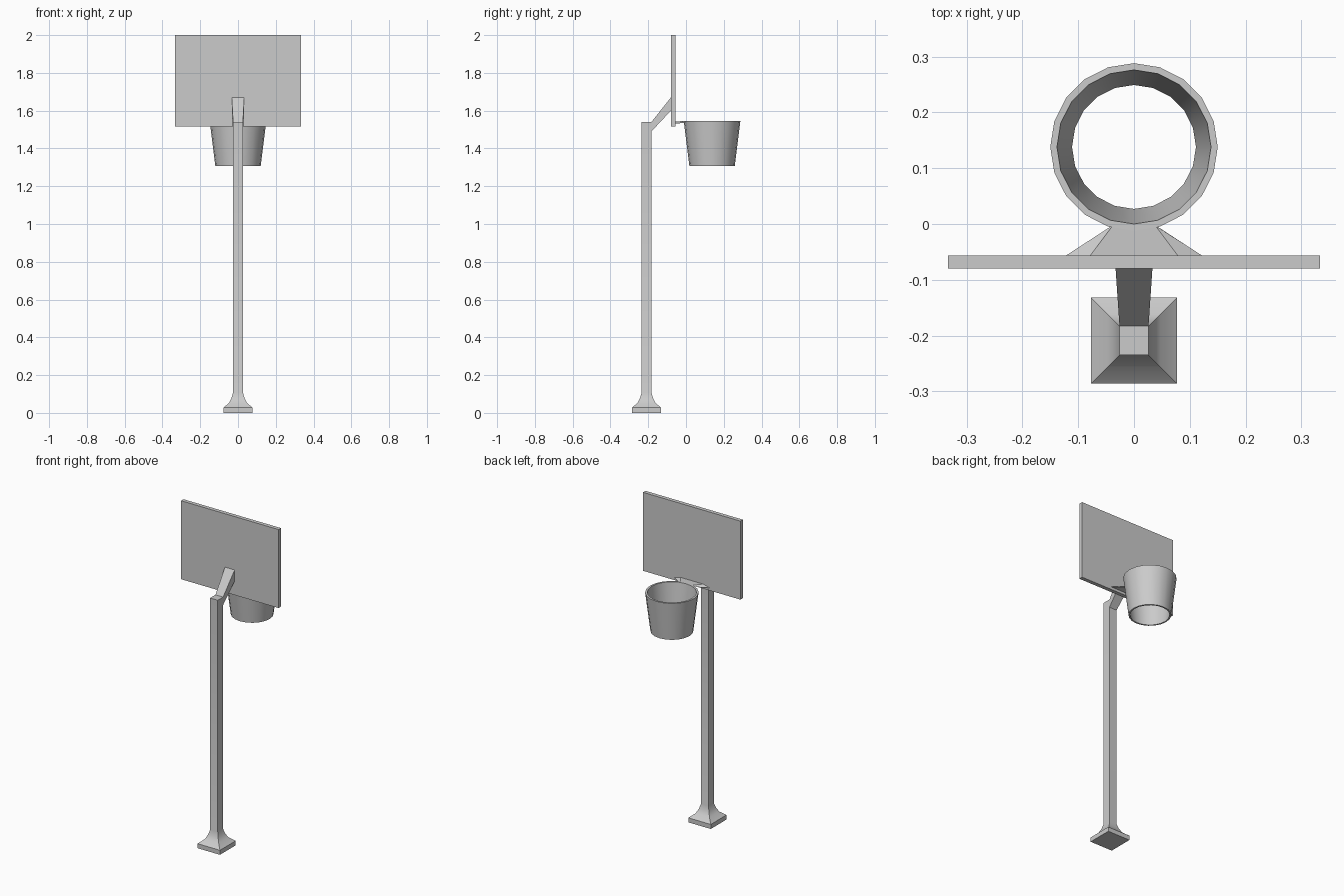
import bpy, bmesh, math

if "Cube" in bpy.data.objects:
    bpy.data.objects.remove(bpy.data.objects["Cube"])


def loft(name, rings, closed=False, smooth=False):
    """Skin a list of equal-sized vertex rings; cap the ends or close the loop."""
    bm = bmesh.new()
    rows = [[bm.verts.new(p) for p in ring] for ring in rings]
    n = len(rows[0])
    pairs = list(zip(rows, rows[1:]))
    if closed:
        pairs.append((rows[-1], rows[0]))
    for a, b in pairs:
        for i in range(n):
            j = (i + 1) % n
            bm.faces.new((a[i], a[j], b[j], b[i]))
    if not closed:
        bm.faces.new(rows[0])
        bm.faces.new(rows[-1])
    bmesh.ops.recalc_face_normals(bm, faces=bm.faces)
    mesh = bpy.data.meshes.new(name)
    bm.to_mesh(mesh)
    bm.free()
    ob = bpy.data.objects.new(name, mesh)
    bpy.context.collection.objects.link(ob)
    if smooth:
        bpy.ops.object.select_all(action='DESELECT')
        bpy.context.view_layer.objects.active = ob
        ob.select_set(True)
        bpy.ops.object.shade_smooth_by_angle(angle=math.radians(30))
    return ob


def square(h, z, y=-0.209):
    return [(-h, y - h, z), (h, y - h, z), (h, y + h, z), (-h, y + h, z)]


def section(y, w_low, w_high, z_low, z_high):
    return [(-w_low, y, z_low), (w_low, y, z_low), (w_high, y, z_high), (-w_high, y, z_high)]


def circle(r, z, n=20, y=0.138):
    return [(r * math.cos(2 * math.pi * i / n), y + r * math.sin(2 * math.pi * i / n), z)
            for i in range(n)]


# Pole with flared square foot
profile = [(0.077, 0), (0.077, 0.028), (0.047, 0.053), (0.034, 0.08), (0.026, 0.108), (0.026, 1.54)]
loft("pole", [square(h, z) for h, z in profile], smooth=True)

# Slanted arm from the pole top to the board
loft("arm", [section(-0.183, 0.026, 0.026, 1.49, 1.54),
             section(-0.08, 0.033, 0.033, 1.60, 1.67)])

# Backboard
loft("backboard", [section(-0.08, 0.333, 0.333, 1.515, 2.0),
                   section(-0.056, 0.333, 0.333, 1.515, 2.0)])

# Tapered hoop bracket
loft("hoop_bracket", [section(-0.056, 0.121, 0.078, 1.531, 1.543),
                      section(-0.004, 0.041, 0.039, 1.536, 1.545)])

# Open tapered hoop and net with wall thickness
loft("hoop_net", [circle(0.150, 1.546), circle(0.120, 1.307),
                  circle(0.111, 1.307), circle(0.138, 1.546)], closed=True, smooth=True)
